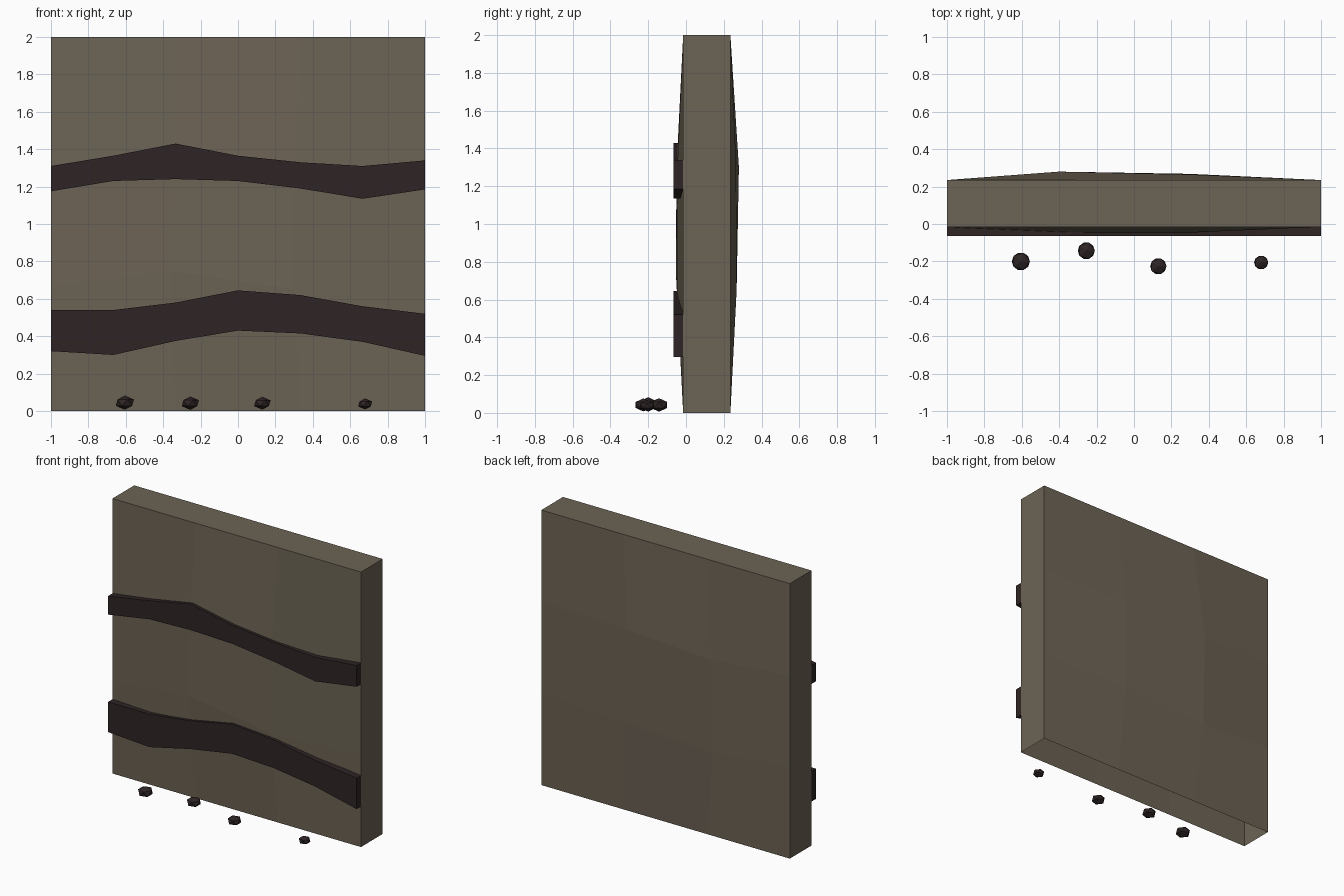
import bpy, bmesh

if "Cube" in bpy.data.objects:
    bpy.data.objects.remove(bpy.data.objects["Cube"])


def material(name, rgb):
    m = bpy.data.materials.new(name)
    m.use_nodes = True
    m.diffuse_color = (*rgb, 1)
    m.node_tree.nodes["Principled BSDF"].inputs["Base Color"].default_value = (*rgb, 1)
    return m


def add_object(name, bm, mat):
    mesh = bpy.data.meshes.new(name)
    bm.to_mesh(mesh)
    bm.free()
    mesh.materials.append(mat)
    obj = bpy.data.objects.new(name, mesh)
    bpy.context.collection.objects.link(obj)
    return obj


stone = material("brown stone", (0.15, 0.125, 0.09))
dark = material("dark rock", (0.028, 0.018, 0.018))
FRONT, BACK, SEAM = -0.015, 0.235, -0.065


def panel(bm, y, bulges, flip):
    """Three by three grid whose four inner points are pushed outward."""
    grid = []
    for r in range(4):
        for c in range(4):
            inner = r in (1, 2) and c in (1, 2)
            co = bulges[r - 1][c - 1] if inner else (c * 2 / 3 - 1, y, r * 2 / 3)
            grid.append(bm.verts.new(co))
    for r in range(3):
        for c in range(3):
            i = r * 4 + c
            quad = [grid[i], grid[i + 1], grid[i + 5], grid[i + 4]]
            bm.faces.new(quad[::-1] if flip else quad)
    return grid


# Wall slab: bulging front and back, flat sides and top, open underneath
bm = bmesh.new()
front = panel(bm, FRONT, (((-0.36, -0.054, 0.75), (0.3, -0.047, 0.65)),
                          ((-0.35, -0.05, 1.3), (0.3, -0.046, 1.3))), False)
back = panel(bm, BACK, (((-0.4, 0.262, 0.62), (0.3, 0.268, 0.65)),
                        ((-0.4, 0.28, 1.3), (0.3, 0.265, 1.33))), True)
rim = [0, 4, 8, 12, 13, 14, 15, 11, 7, 3]
for a, b in zip(rim, rim[1:]):
    bm.faces.new((front[a], front[b], back[b], back[a]))
add_object("wall_slab", bm, stone)


# Wavy seams running across the front
def seam(name, tops, bottoms):
    bm = bmesh.new()
    rings = []
    for i, (top, low) in enumerate(zip(tops, bottoms)):
        x = i * 2 / 3 / 2 - 1
        rings.append([bm.verts.new((x, y, z)) for y, z in
                      ((SEAM, low), (SEAM, top), (FRONT, top), (FRONT, low))])
    for a, b in zip(rings, rings[1:]):
        for k in range(4):
            n = (k + 1) % 4
            bm.faces.new((a[k], b[k], b[n], a[n]))
    bm.faces.new(rings[0])
    bm.faces.new(rings[-1][::-1])
    bmesh.ops.recalc_face_normals(bm, faces=bm.faces)
    add_object(name, bm, dark)


seam("upper_seam", (1.31, 1.365, 1.43, 1.365, 1.33, 1.31, 1.34),
     (1.175, 1.23, 1.24, 1.23, 1.19, 1.135, 1.185))
seam("lower_seam", (0.54, 0.54, 0.58, 0.645, 0.62, 0.56, 0.52),
     (0.32, 0.30, 0.375, 0.43, 0.415, 0.37, 0.295))

# Squashed pebbles lying in front of the wall
for i, (x, y, z, r) in enumerate(((-0.605, -0.2, 0.045, 0.054), (-0.255, -0.143, 0.042, 0.051),
                                  (0.13, -0.226, 0.042, 0.049), (0.68, -0.206, 0.038, 0.042))):
    bm = bmesh.new()
    bmesh.ops.create_icosphere(bm, subdivisions=1, radius=r)
    bmesh.ops.scale(bm, verts=bm.verts, vec=(1, 1, 0.7))
    add_object(f"pebble_{i + 1}", bm, dark).location = (x, y, z)
